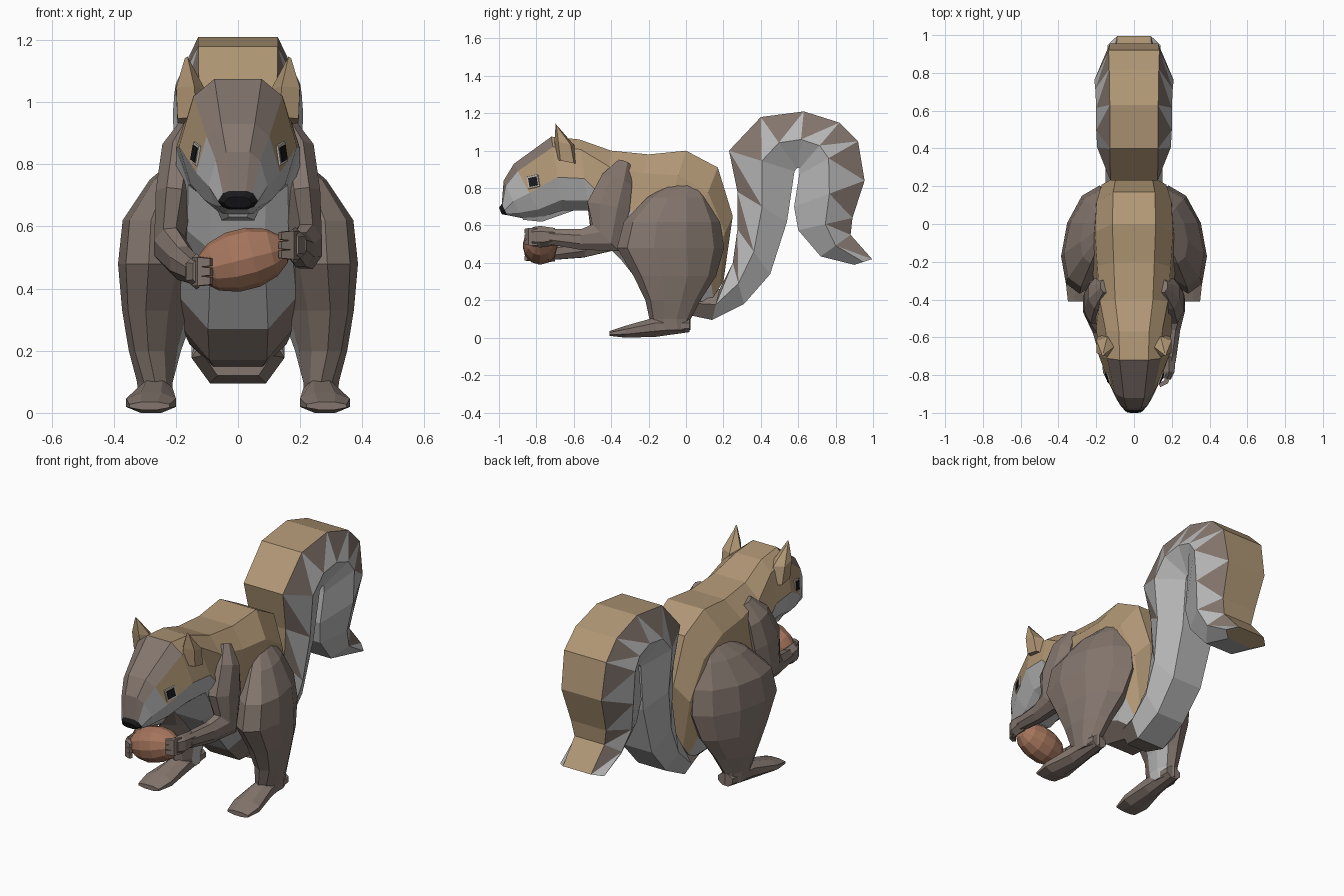
import bpy, bmesh, math
from mathutils import Vector as V, Matrix

if "Cube" in bpy.data.objects:
    bpy.data.objects.remove(bpy.data.objects["Cube"])

COLS = {"tan": (.44, .31, .18), "brown": (.23, .18, .155), "light": (.48, .48, .48),
        "black": (.01, .01, .012), "nut": (.38, .18, .11), "rim": (.55, .5, .45)}
MATS = {}
for k, c in COLS.items():
    MATS[k] = bpy.data.materials.new(k)
    MATS[k].diffuse_color = (*c, 1)
NAMES = list(COLS)


def finish(name, bm):
    bmesh.ops.recalc_face_normals(bm, faces=bm.faces)
    me = bpy.data.meshes.new(name)
    bm.to_mesh(me)
    bm.free()
    for m in MATS.values():
        me.materials.append(m)
    ob = bpy.data.objects.new(name, me)
    bpy.context.collection.objects.link(ob)
    return ob


def loft(name, rings, mat, caps=None):
    """Skin closed rings; mat(i, j) gives a colour, or a pair for a zigzag split."""
    bm = bmesh.new()
    R = [[bm.verts.new(p) for p in r] for r in rings]
    n = len(R[0])

    def face(vs, m):
        bm.faces.new(vs).material_index = NAMES.index(m)
    for i in range(len(R) - 1):
        for j in range(n):
            a, b = R[i][j], R[i][(j + 1) % n]
            d, c = R[i + 1][j], R[i + 1][(j + 1) % n]
            m = mat(i, j)
            if isinstance(m, str):
                face((a, b, c, d), m)
            elif j < n // 2:
                face((a, b, d), m[0])
                face((b, c, d), m[1])
            else:
                face((a, b, c), m[0])
                face((a, c, d), m[1])
    caps = caps or (mat(0, 0), mat(len(R) - 2, 0))
    face(R[0][::-1], caps[0])
    face(R[-1], caps[1])
    return finish(name, bm)


def spine_rings(sections, profile):
    """Symmetric rings from (top y, top z, bottom y, bottom z, half width)."""
    out = []
    for ty, tz, by, bz, w in sections:
        half = [(u * w, by + (ty - by) * v, bz + (tz - bz) * v) for u, v in profile]
        out.append([V(p) for p in half] + [V((-x, y, z)) for x, y, z in half[::-1]])
    return out


def ring(c, u, v, n=8):
    k = 1 / math.cos(math.pi / n)
    ang = [(j + .5) * math.tau / n for j in range(n)]
    return [V(c) + k * (V(u) * math.cos(a) + V(v) * math.sin(a)) for a in ang]


def tube(name, pts, n, mat):
    """Limb along (x, y, z, sideways radius, other radius)."""
    P, out = [V(p[:3]) for p in pts], []
    for i, p in enumerate(pts):
        t = V((0, 0, 0))
        if i:
            t += (P[i] - P[i - 1]).normalized()
        if i < len(P) - 1:
            t += (P[i + 1] - P[i]).normalized()
        t.normalize()
        u = V((1, 0, 0)) - t * t.x
        u.normalize()
        out.append(ring(P[i], u * p[3], t.cross(u) * p[4], n))
    return loft(name, out, lambda i, j: mat)


# head and body in one skin, nose to rump; the head is narrower on top
head_sections = [
    (-1.0, .695, -.985, .66, .045), (-.985, .715, -.955, .655, .065),
    (-.975, .84, -.88, .64, .095), (-.92, .93, -.77, .645, .135),
    (-.72, 1.075, -.66, .68, .19), (-.57, 1.06, -.52, .68, .2)]
body_sections = [
    (-.4, 1.0, -.45, .52, .2), (-.2, .98, -.35, .42, .215),
    (0, 1.0, -.23, .27, .23), (.17, .91, -.12, .17, .22),
    (.25, .65, .02, .15, .19), (.2, .3, .1, .15, .12)]


def body_mat(i, j):
    k = -1 if j == 9 else min(j, 8 - j)
    if i == 0:
        return "black"
    if i < 4:
        return "brown" if k < 1 else ("tan" if k == 1 and i == 3 else "light")
    if i >= 8 and k >= 3:
        return "brown"
    return "tan" if k < 2 else "light"


body = loft("body_and_head",
            spine_rings(head_sections, [(.4, 1), (.75, .86), (1, .45), (.8, .14), (.45, 0)])
            + spine_rings(body_sections, [(.5, 1), (.9, .82), (1, .45), (.82, .14), (.42, 0)]),
            body_mat, ("black", "tan"))

# lower jaw
loft("lower_jaw", spine_rings([(-.88, .65, -.87, .63, .04), (-.78, .67, -.77, .62, .075),
                               (-.62, .72, -.6, .68, .07)], [(1, 1), (.7, 0)]),
     lambda i, j: "light")

# bushy tail, outer side tan, zigzag flanks, pale inside
tail = [(.02, .25, .02, .12, .11), (.18, .26, .14, .095, .15), (.25, .40, .31, .18, .15),
        (.275, .58, .45, .34, .16), (.275, .78, .54, .62, .175), (.23, 1.0, .58, .89, .195),
        (.4, 1.18, .592, .905, .2), (.63, 1.21, .6, .91, .2), (.82, 1.15, .608, .905, .205),
        (.92, 1.05, .605, .87, .21), (.955, .84, .578, .7, .2), (.89, .64, .6, .575, .175),
        (.88, .55, .72, .435, .15), (.995, .42, .9, .39, .14)]
loft("tail", spine_rings(tail, [(.64, 1), (1, .5), (.6, 0)]),
     lambda i, j: "brown" if i == 0 else
     ("tan" if j == 5 else (("brown", "light") if j in (0, 4) else "light")),
     ("brown", "tan"))

# hind legs: stacked (z, y0, y1, x0, x1, lean); feet: (y, z0, z1, x0, x1)
leg = [(.83, -.07, .05, .15, .19, 0), (.75, -.2, .11, .12, .275, .03),
       (.62, -.32, .17, .1, .355, .05), (.48, -.355, .19, .1, .37, .05),
       (.33, -.27, .15, .15, .36, .04), (.2, -.21, .07, .19, .345, .02),
       (.1, -.19, .02, .21, .325, 0), (.04, -.17, .02, .215, .32, 0)]
foot = [(.02, .03, .1, .22, .31), (-.16, .005, .11, .21, .325),
        (-.32, 0, .065, .2, .36), (-.41, .01, .035, .22, .35)]
for side, s in (("right", 1), ("left", -1)):
    loft("hind_leg_" + side,
         [ring((s * (a + b) / 2, (y0 + y1) / 2, z), (s * (b - a) / 2, 0, 0),
               (-s * t, (y1 - y0) / 2, 0), 10) for z, y0, y1, a, b, t in leg],
         lambda i, j: "light" if j in (3, 4) and i > 2 else "brown")
    loft("hind_foot_" + side,
         [ring((s * (a + b) / 2, y, (z0 + z1) / 2), (s * (b - a) / 2, 0, 0),
               (0, 0, (z1 - z0) / 2)) for y, z0, z1, a, b in foot],
         lambda i, j: "brown")

    # front legs, bent forward to the nut; one hand sits higher
    hx, hz = (.185, .54) if s > 0 else (.135, .455)
    tube("front_leg_" + side,
         [(s * .15, -.33, .935, .03, .035), (s * .185, -.37, .84, .06, .085),
          (s * .205, -.415, .7, .06, .115), (s * .22, -.43, .535, .05, .1),
          (s * (.11 + hx / 2), -.56, hz * .5 + .255, .042, .055),
          (s * hx, -.73, hz, .035, .04)], 8, "brown")
    tube("paw_" + side, [(s * hx, -.70, hz, .035, .04), (s * hx, -.78, hz, .03, .05),
                         (s * (hx - .01), -.82, hz, .02, .045)], 6, "brown")
    for f in range(3):
        z = hz + (f - 1) * .03
        tube("finger_%s_%d" % (side, f + 1),
             [(s * hx, -.79, z, .014, .016), (s * (hx - .015), -.835, z, .013, .016),
              (s * (hx - .05), -.855, z, .01, .012)], 4, "brown")

    # ears
    loft("ear_" + side,
         [ring((s * x, y, z), (s * a, 0, 0), (0, b, -.01), 5) for x, y, z, a, b in
          ((.15, -.635, .94, .045, .05), (.157, -.65, 1.04, .042, .045),
           (.165, -.69, 1.135, .006, .006))], lambda i, j: "tan")

    # eyes, laid on the head surface
    bpy.context.view_layer.update()
    ok, loc, nor, _ = body.closest_point_on_mesh((s * .15, -.82, .835))
    rot = nor.to_track_quat('Z', 'Y').to_matrix().to_4x4()
    for part, r, h, m in (("eye_rim_", .05, .012, "rim"), ("eye_", .037, .02, "black")):
        bm = bmesh.new()
        bmesh.ops.create_cone(bm, cap_ends=True, segments=4, radius1=r, radius2=r * .9,
                              depth=h, matrix=Matrix.Translation(loc) @ rot
                              @ Matrix.Rotation(math.radians(45 + s * 12), 4, 'Z'))
        for f in bm.faces:
            f.material_index = NAMES.index(m)
        finish(part + side, bm)

# nut held in the paws, tilted
bm = bmesh.new()
bmesh.ops.create_uvsphere(bm, u_segments=12, v_segments=7, radius=1,
                          matrix=Matrix.Translation((.015, -.78, .493))
                          @ Matrix.Rotation(math.radians(-14), 4, 'Y')
                          @ Matrix.Rotation(math.radians(90), 4, 'Y')
                          @ Matrix.Diagonal((.1, .095, .155, 1)))
for f in bm.faces:
    f.material_index = NAMES.index("nut")
finish("nut", bm)

for m in bpy.data.materials:
    if m.users and not m.is_grease_pencil:
        m.use_nodes = True
        m.node_tree.nodes["Principled BSDF"].inputs["Base Color"].default_value = m.diffuse_color
